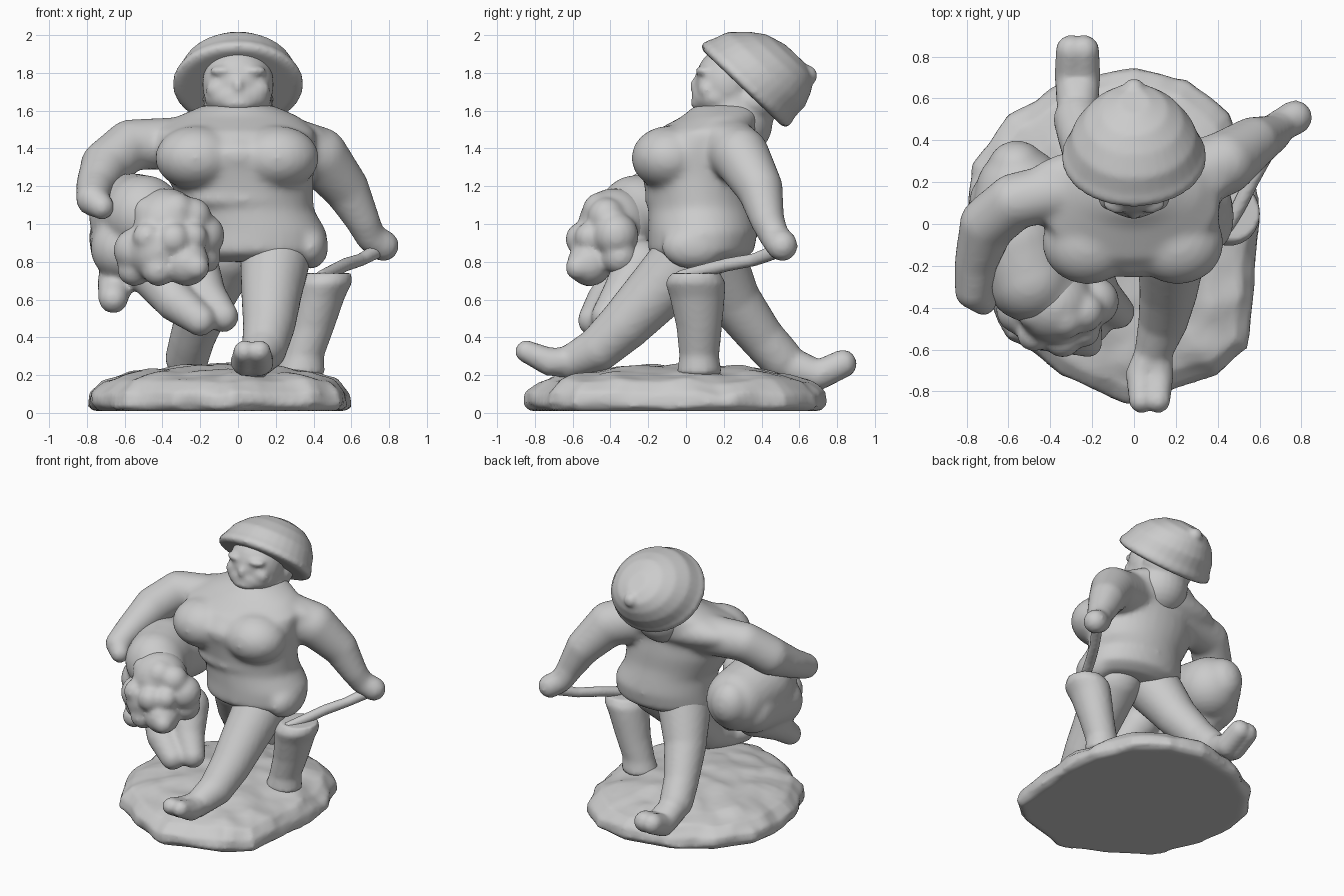
import bpy, bmesh, math
from mathutils import Vector, Matrix, noise


def ball(bm, x, y, z, rx, ry=None, rz=None):
    m = Matrix.Translation((x, y, z)) @ Matrix.Diagonal((rx, ry or rx, rz or rx, 1))
    bmesh.ops.create_uvsphere(bm, u_segments=24, v_segments=14, radius=1, matrix=m)


def limb(bm, *pts):
    """Rounded tapered chain through (x, y, z, radius) points."""
    for p in pts:
        ball(bm, *p)
    for a, b in zip(pts, pts[1:]):
        va, vb = Vector(a[:3]), Vector(b[:3])
        d = vb - va
        m = Matrix.Translation((va + vb) / 2) @ d.to_track_quat('Z', 'Y').to_matrix().to_4x4()
        bmesh.ops.create_cone(bm, cap_ends=True, segments=24, radius1=a[3], radius2=b[3],
                              depth=d.length, matrix=m)


def skin_rings(bm, rings):
    rows = [[bm.verts.new(p) for p in r] for r in rings]
    n = len(rows[0])
    for lo, hi in zip(rows, rows[1:]):
        for i in range(n):
            j = (i + 1) % n
            bm.faces.new((lo[i], lo[j], hi[j], hi[i]))
    bm.faces.new(rows[0][::-1])
    bm.faces.new(rows[-1])


def loft(bm, rings, matrix=Matrix(), n=32):
    """Ellipses given as (cx, cy, z, rx, ry)."""
    angles = [2 * math.pi * i / n for i in range(n)]
    skin_rings(bm, [[matrix @ Vector((cx + rx * math.cos(a), cy + ry * math.sin(a), z))
                     for a in angles] for cx, cy, z, rx, ry in rings])


def finish(bm, name, voxel=0.018, smooth=4):
    bmesh.ops.recalc_face_normals(bm, faces=bm.faces)
    me = bpy.data.meshes.new(name)
    bm.to_mesh(me)
    bm.free()
    ob = bpy.data.objects.new(name, me)
    bpy.context.collection.objects.link(ob)
    r = ob.modifiers.new("fuse", 'REMESH')
    r.mode, r.voxel_size, r.use_smooth_shade = 'VOXEL', voxel, True
    s = ob.modifiers.new("soften", 'SMOOTH')
    s.factor, s.iterations = 0.5, smooth
    return ob


# Rocky base
outline = [(-.8, .08), (-.77, .28), (-.6, .52), (-.35, .68), (0, .75), (.25, .69), (.45, .52),
           (.57, .25), (.6, 0), (.57, -.3), (.55, -.6), (.4, -.73), (.15, -.8), (-.03, -.87),
           (-.35, -.72), (-.6, -.55), (-.77, -.2)]
centre = Vector((-.05, -.03))
bm = bmesh.new()
skin_rings(bm, [[Vector((*(centre + (Vector(p) - centre) * s), z)) for p in outline]
                for s, z in ((.95, .01), (1, .04), (.99, .1), (.9, .17), (.7, .215), (.4, .245), (.15, .255))])
bmesh.ops.triangulate(bm, faces=bm.faces[:])
bmesh.ops.subdivide_edges(bm, edges=bm.edges[:], cuts=3, use_grid_fill=True)
for v in bm.verts:
    if v.co.z > .02:
        v.co += noise.noise_vector(v.co * 7) * .022
finish(bm, "rocky_base", smooth=1)

# Tree stump
bm = bmesh.new()
loft(bm, [(.33, .07, .2, .13, .12), (.345, .07, .3, .11, .105), (.39, .07, .45, .12, .12),
          (.43, .06, .61, .135, .145), (.455, .05, .69, .15, .16), (.47, .05, .74, .13, .13)])
finish(bm, "stump", smooth=2)

# Torso in a loose shirt, fused with the arms
bm = bmesh.new()
loft(bm, [(.09, .08, .8, .3, .2), (.1, .08, .85, .37, .28), (.1, .09, .96, .37, .29),
          (.06, .08, 1.08, .34, .28), (.04, .07, 1.14, .36, .28), (.01, .06, 1.25, .39, .29),
          (-.01, .04, 1.38, .42, .3), (-.02, .11, 1.49, .43, .28), (0, .19, 1.57, .32, .21),
          (0, .22, 1.63, .18, .17)])
for x in (-.22, .21):
    ball(bm, x, -.09, 1.35, .22, .2, .17)
ball(bm, 0, -.08, 1.36, .2, .18, .12)
ball(bm, .02, -.03, 1.13, .31, .19, .08)
ball(bm, .38, .04, .88, .1, .17, .12)
ball(bm, -.02, .21, 1.46, .5, .17, .13)
# bent arm around the animal
limb(bm, (-.25, .18, 1.43, .14), (-.57, .11, 1.42, .135), (-.7, 0, 1.31, .135),
     (-.755, -.18, 1.2, .105), (-.77, -.32, 1.13, .09), (-.72, -.37, 1.09, .07))
# arm swung back
limb(bm, (.2, .2, 1.43, .16), (.43, .29, 1.36, .155), (.57, .39, 1.19, .125), (.66, .43, 1.02, .093),
     (.7, .47, .93, .08), (.77, .51, .885, .085))
finish(bm, "torso_and_arms", .018, 14)

# Blade resting across the stump
bm = bmesh.new()
limb(bm, (.74, .49, .86, .04), (.65, .36, .81, .034), (.57, .22, .785, .036), (.5, .08, .75, .035),
     (.44, -.03, .725, .03))
finish(bm, "blade", .012, 2)

# Striding legs with square-toed boots
bm = bmesh.new()
limb(bm, (.2, .03, .84, .19), (.18, -.14, .66, .165), (.165, -.32, .47, .14), (.14, -.46, .34, .12),
     (.09, -.62, .265, .09))
for x in (.035, .115):
    limb(bm, (.1, -.58, .27, .08), (x, -.72, .27, .075), (x, -.845, .325, .06))
finish(bm, "front_leg")
bm = bmesh.new()
limb(bm, (-.07, .12, .85, .19), (-.17, .25, .6, .145), (-.24, .4, .4, .12), (-.27, .5, .29, .115))
for x in (-.3, -.24):
    limb(bm, (-.27, .55, .25, .1), (x, .7, .2, .08), (x, .83, .26, .075))
finish(bm, "back_leg")

# Head: skull, jaw, neck, hair, nose, brow, chin
bm = bmesh.new()
ball(bm, 0, .22, 1.74, .19, .175, .2)
ball(bm, 0, .17, 1.67, .18, .14, .1)
limb(bm, (0, .26, 1.54, .2), (0, .26, 1.64, .18))
ball(bm, 0, .36, 1.65, .19, .15, .13)
ball(bm, 0, .06, 1.73, .035, .04, .05)
ball(bm, 0, .085, 1.64, .1, .06, .045)
for s in (-1, 1):
    ball(bm, s * .08, .1, 1.81, .07, .05, .03)
    ball(bm, s * .09, .11, 1.71, .08, .05, .06)
finish(bm, "head", .014, 7)

# Tilted dome hat with a rolled brim and a nub
bm = bmesh.new()
tilt = Matrix.Translation((0, .32, 1.725)) @ Matrix.Rotation(-.76, 4, 'X')
loft(bm, [(0, -.01, -.02, .31, .29), (0, -.01, -.005, .345, .315), (0, -.01, .025, .345, .315),
          (0, -.005, .06, .325, .3), (0, .01, .14, .295, .285), (0, .035, .22, .235, .23),
          (0, .055, .275, .16, .17), (0, .075, .305, .07, .08)], tilt)
ball(bm, *(tilt @ Vector((0, .19, .265))), .055)
finish(bm, "hat", .014, 4)

# Carried animal: body, shaggy head, dangling paws
bm = bmesh.new()
limb(bm, (-.54, .15, 1.0, .22), (-.56, -.08, 1.04, .23), (-.5, -.26, 1.05, .21), (-.4, -.34, 1.0, .18))
limb(bm, (-.62, .1, .93, .17), (-.61, -.22, .87, .17))
ball(bm, -.56, .27, 1.02, .14, .13, .16)
limb(bm, (-.58, 0, .83, .15), (-.65, -.18, .69, .095), (-.66, -.29, .605, .08))
limb(bm, (-.44, -.28, .74, .14), (-.33, -.42, .59, .11), (-.2, -.49, .49, .085))
limb(bm, (-.24, -.24, .78, .14), (-.17, -.34, .62, .11), (-.08, -.42, .51, .085))
finish(bm, "animal_body", .018, 8)
bm = bmesh.new()
for b in ((-.38, -.38, 1.0, .19), (-.42, -.44, .86, .17), (-.27, -.51, .79, .12), (-.19, -.37, .94, .12),
          (-.19, -.35, .83, .1), (-.54, -.41, .86, .12), (-.55, -.4, .76, .09), (-.33, -.45, 1.07, .1),
          (-.47, -.42, 1.06, .09), (-.24, -.42, 1.04, .1), (-.34, -.55, .92, .09),
          (-.48, -.53, .93, .08), (-.24, -.51, .93, .08), (-.42, -.52, .76, .09), (-.22, -.57, .77, .07)):
    ball(bm, *b)
finish(bm, "animal_head", .016, 9)
